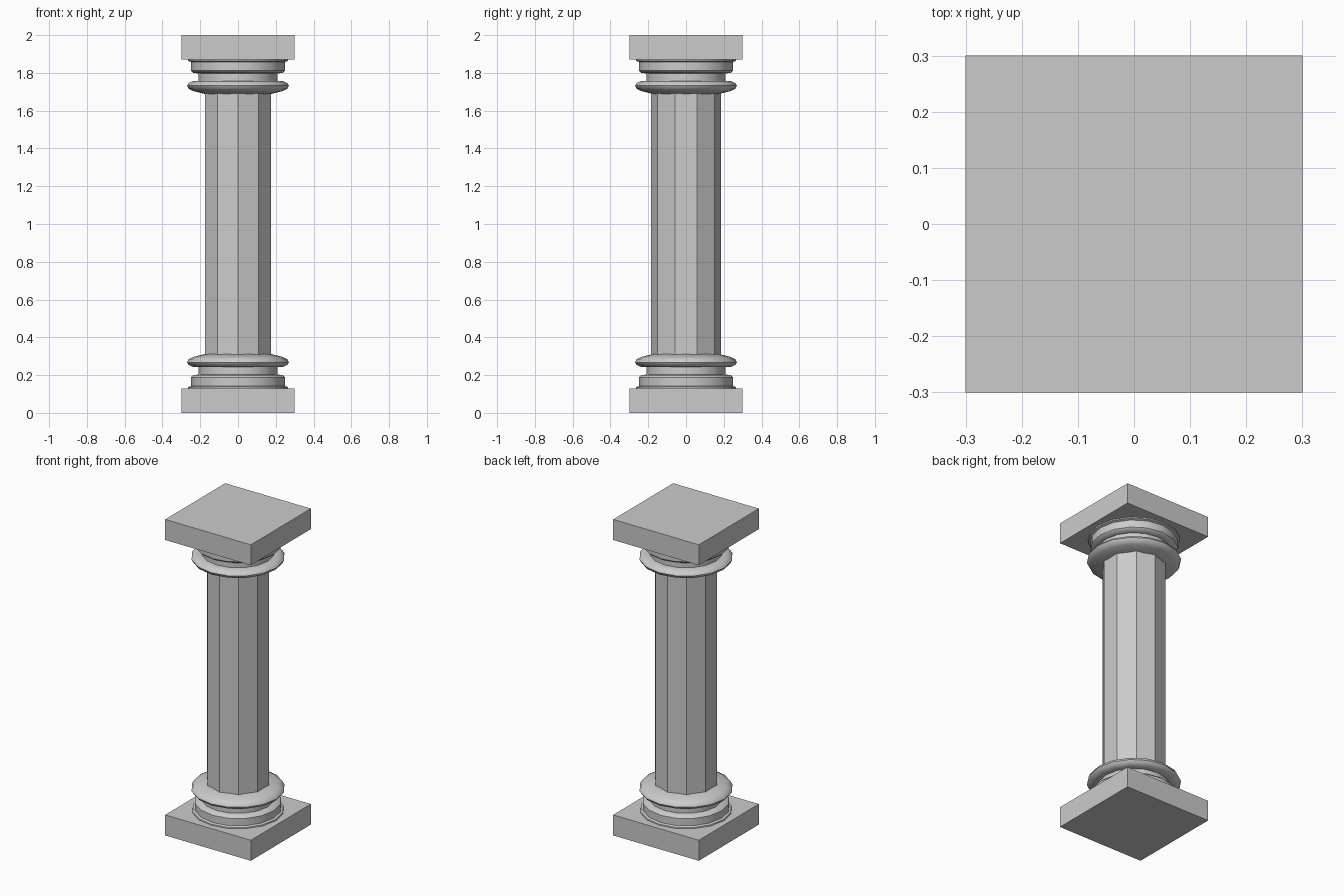
import bpy, bmesh, math
from mathutils import Matrix

if "Cube" in bpy.data.objects:
    bpy.data.objects.remove(bpy.data.objects["Cube"])


def finish(name, bm):
    bmesh.ops.recalc_face_normals(bm, faces=bm.faces)
    mesh = bpy.data.meshes.new(name)
    bm.to_mesh(mesh)
    bm.free()
    ob = bpy.data.objects.new(name, mesh)
    bpy.context.collection.objects.link(ob)
    return ob


def slab(name, z0, z1, half):
    bm = bmesh.new()
    m = Matrix.Translation((0, 0, (z0 + z1) / 2)) @ Matrix.Diagonal((2 * half, 2 * half, z1 - z0, 1))
    bmesh.ops.create_cube(bm, size=1, matrix=m)
    return finish(name, bm)


def lathe(name, profile, sides, start=0.0):
    bm = bmesh.new()
    rings = []
    for r, z in profile:
        rings.append([bm.verts.new((r * math.cos(start + i * math.tau / sides),
                                    r * math.sin(start + i * math.tau / sides), z))
                      for i in range(sides)])
    for a, b in zip(rings, rings[1:]):
        for i in range(sides):
            j = (i + 1) % sides
            bm.faces.new((a[i], a[j], b[j], b[i]))
    bm.faces.new(rings[0])
    bm.faces.new(rings[-1])
    return finish(name, bm)


# Moulding profile (radius, height), mirrored about z = 1 for the capital
moulding = [(0.265, 0.13), (0.264, 0.137), (0.25, 0.142), (0.25, 0.188),
            (0.238, 0.2), (0.21, 0.203), (0.21, 0.243), (0.24, 0.244),
            (0.262, 0.255), (0.27, 0.268), (0.262, 0.284), (0.235, 0.297),
            (0.17, 0.313)]

# Square plinth and top slab
slab("plinth", 0, 0.13, 0.3)
slab("abacus", 1.87, 2, 0.3)

# Ten-sided shaft with a corner facing the front
lathe("shaft", [(0.185, 0.29), (0.185, 1.71)], 10, math.pi / 2)

# Turned base and capital mouldings
for name, prof in (("base_moulding", moulding),
                   ("capital_moulding", [(r, 2 - z) for r, z in moulding])):
    ob = lathe(name, prof, 16)
    bpy.ops.object.select_all(action='DESELECT')
    ob.select_set(True)
    bpy.context.view_layer.objects.active = ob
    bpy.ops.object.shade_smooth_by_angle(angle=math.radians(40))
